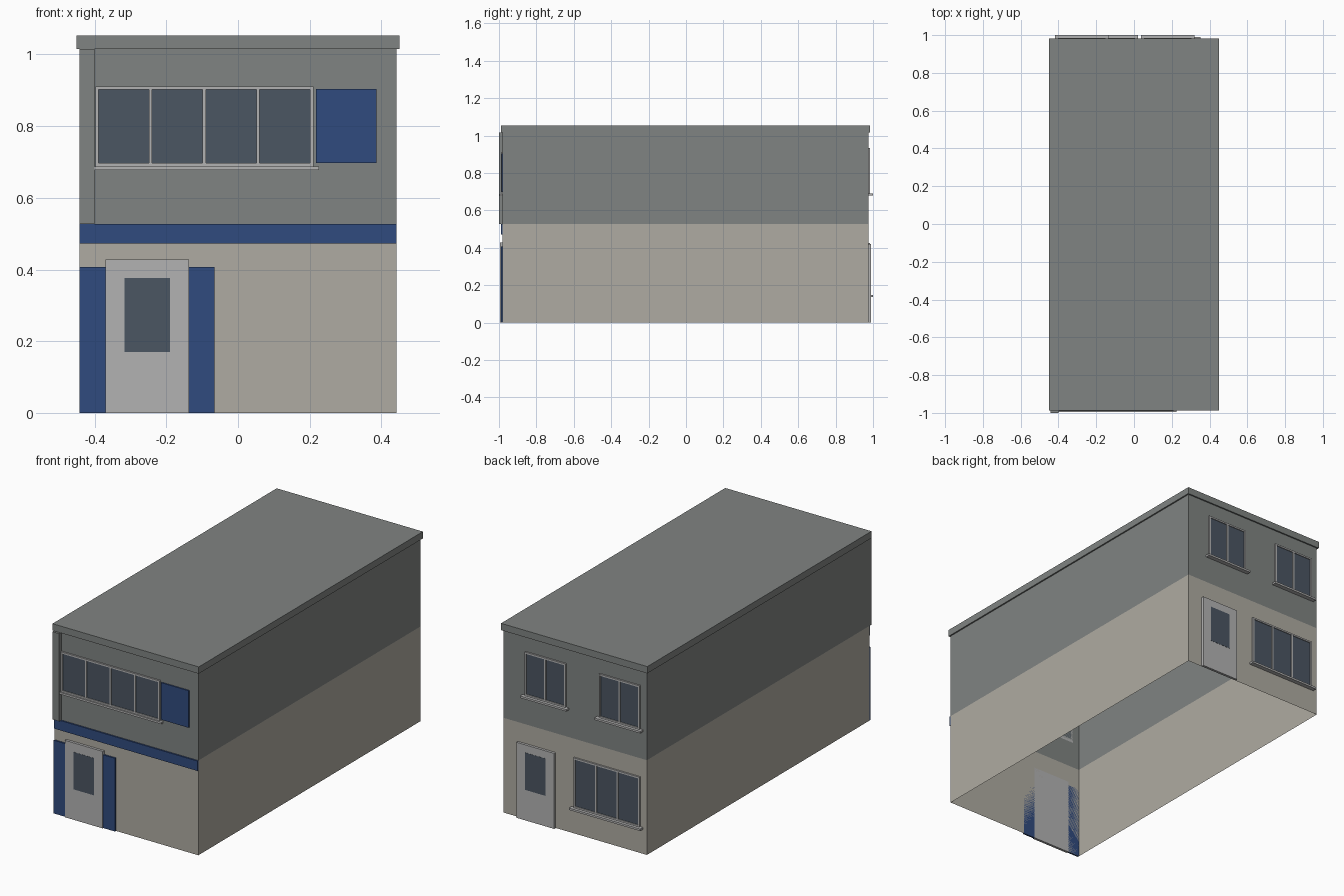
import bpy, bmesh
from mathutils import Vector

if "Cube" in bpy.data.objects:
    bpy.data.objects.remove(bpy.data.objects["Cube"])


def material(name, rgb):
    m = bpy.data.materials.new(name)
    m.diffuse_color = (*rgb, 1)
    m.use_nodes = True
    m.node_tree.nodes["Principled BSDF"].inputs["Base Color"].default_value = m.diffuse_color
    return m


STONE = material("beige_render", (0.43, 0.41, 0.36))
GREY = material("grey_render", (0.216, 0.23, 0.223))
BLUE = material("blue_panel", (0.03, 0.07, 0.21))
TRIM = material("light_trim", (0.45, 0.45, 0.45))
GLASS = material("dark_glass", (0.07, 0.092, 0.122))

W = 0.442                  # half width of the walls
FRONT, BACK = -0.98, 0.975  # wall planes
MID, TOP = 0.527, 1.015     # storey heights


def boxes(name, spans, mat, open_ends=False):
    """One object made of boxes, each (x0, x1, y0, y1, z0, z1)."""
    bm = bmesh.new()
    for x0, x1, y0, y1, z0, z1 in spans:
        verts = bmesh.ops.create_cube(bm, size=1)["verts"]
        bmesh.ops.scale(bm, verts=verts, vec=(x1 - x0, y1 - y0, z1 - z0))
        bmesh.ops.translate(bm, verts=verts,
                            vec=Vector((x0 + x1, y0 + y1, z0 + z1)) / 2)
    if open_ends:
        bm.normal_update()
        caps = [f for f in bm.faces if abs(f.normal.z) > 0.9]
        bmesh.ops.delete(bm, geom=caps, context="FACES_ONLY")
    mesh = bpy.data.meshes.new(name)
    bm.to_mesh(mesh)
    bm.free()
    mesh.materials.append(mat)
    obj = bpy.data.objects.new(name, mesh)
    bpy.context.collection.objects.link(obj)
    return obj


def proud(x0, x1, z0, z1, depth, back=False):
    """Box standing out from the front or back wall by depth."""
    y = (BACK, BACK + depth) if back else (FRONT - depth, FRONT)
    return (x0, x1, *y, z0, z1)


def window(name, x0, x1, z0, z1, panes, sill_depth, back=False):
    t = 0.009
    bars = [proud(x0, x1, z0, z0 + t, 0.009, back),
            proud(x0, x1, z1 - t, z1, 0.009, back)]
    step = (x1 - x0 - t) / panes
    bars += [proud(x0 + i * step, x0 + i * step + t, z0 + t, z1 - t, 0.009, back)
             for i in range(panes + 1)]
    boxes(name + "_frame", bars, TRIM)
    boxes(name + "_glass", [proud(x0 + t, x1 - t, z0 + t, z1 - t, 0.004, back)], GLASS)
    sill_left = max(x0 - 0.016, -0.418) if back else x0 - 0.002
    boxes(name + "_sill", [proud(sill_left, x1 + 0.016, z0 - 0.011, z0, sill_depth, back)], TRIM)


def door(name, x0, x1, height, depth, back=False):
    boxes(name, [proud(x0, x1, 0, height, depth, back)], TRIM)
    boxes(name + "_glass", [proud(x0 + 0.053, x1 - 0.053, 0.17, 0.377, depth + 0.001, back)], GLASS)


# Wall shells, open at top and bottom, and the roof slab
boxes("lower_walls", [(-W, W, FRONT, BACK, 0, MID)], STONE, True)
boxes("upper_walls", [(-W, W, FRONT, BACK, MID, TOP)], GREY, True)
boxes("roof", [(-0.45, 0.45, -0.988, 0.983, TOP, 1.053)], GREY)

# Front facade
boxes("corner_pier", [proud(-W, -0.4, MID, TOP, 0.02)], GREY)
boxes("blue_band", [proud(-W, W, 0.472, MID, 0.008)], BLUE)
boxes("door_side_panels", [proud(-W, -0.37, 0, 0.407, 0.009),
                           proud(-0.137, -0.065, 0, 0.407, 0.009)], BLUE)
boxes("window_side_panel", [proud(0.217, 0.387, 0.697, 0.903, 0.007)], BLUE)
door("front_door", -0.37, -0.137, 0.428, 0.014)
window("front_window", -0.398, 0.21, 0.688, 0.911, 4, 0.016)

# Back facade
door("back_door", 0.119, 0.352, 0.42, 0.014, True)
window("back_upper_window_right", 0.053, 0.305, 0.69, 0.933, 2, 0.025, True)
window("back_upper_window_left", -0.402, -0.152, 0.69, 0.933, 2, 0.025, True)
window("back_lower_window", -0.402, 0.004, 0.147, 0.425, 3, 0.025, True)
